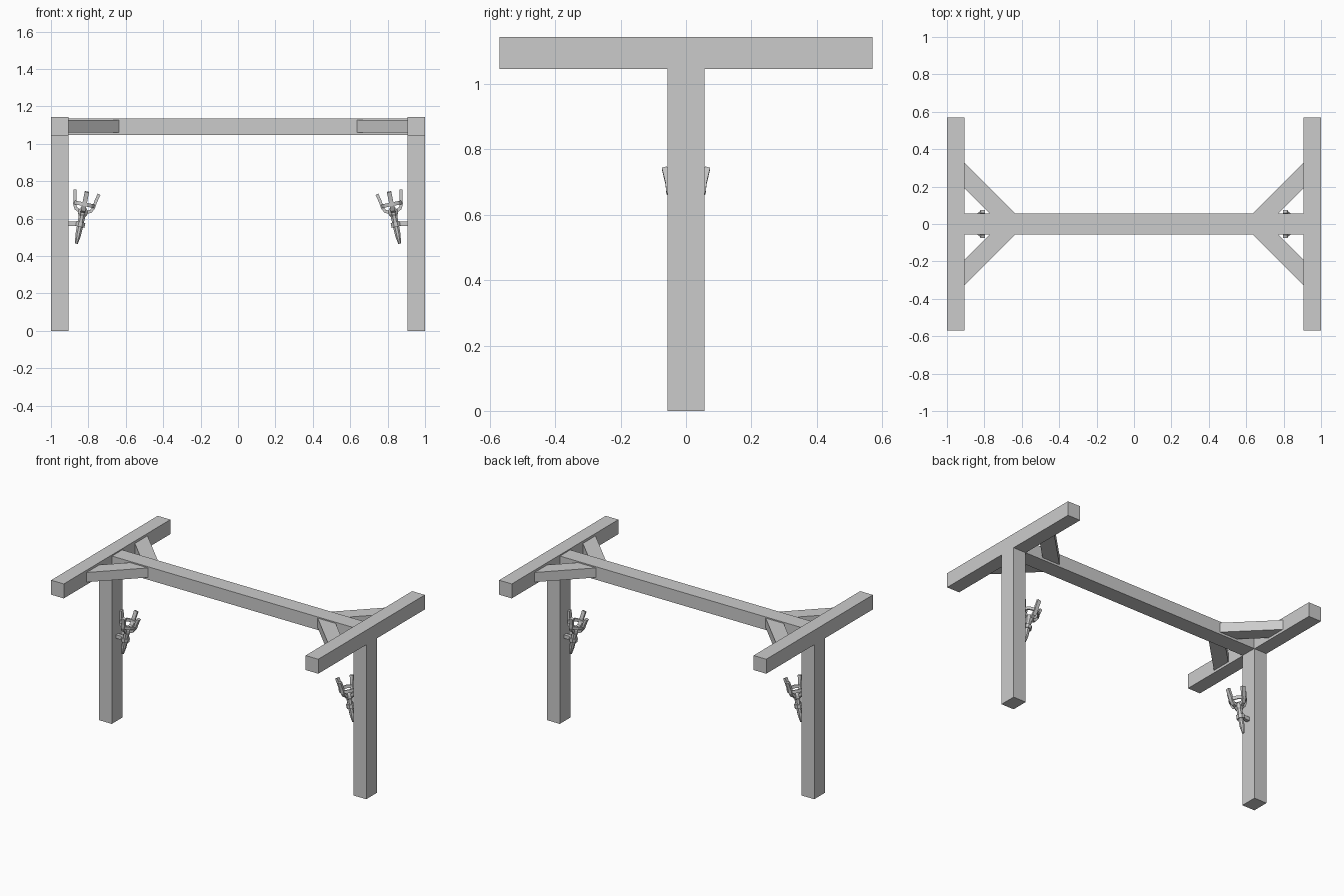
import bpy, bmesh
from math import cos, sin, pi, radians
from mathutils import Matrix, Vector

if "Cube" in bpy.data.objects:
    bpy.data.objects.remove(bpy.data.objects["Cube"])


def make(name, verts, faces, mat=Matrix.Identity(4)):
    bm = bmesh.new()
    vs = [bm.verts.new(mat @ Vector(v)) for v in verts]
    for f in faces:
        bm.faces.new([vs[i] for i in f])
    bmesh.ops.recalc_face_normals(bm, faces=bm.faces)
    me = bpy.data.meshes.new(name)
    bm.to_mesh(me)
    bm.free()
    ob = bpy.data.objects.new(name, me)
    bpy.context.collection.objects.link(ob)
    return ob


def prism(name, outline, z0, z1, mat=Matrix.Identity(4)):
    n = len(outline)
    verts = [(x, y, z) for z in (z0, z1) for x, y in outline]
    faces = [tuple(range(n)), tuple(range(n, 2 * n))]
    faces += [(i, (i + 1) % n, n + (i + 1) % n, n + i) for i in range(n)]
    return make(name, verts, faces, mat)


def box(name, x0, x1, y0, y1, z0, z1, mat=Matrix.Identity(4)):
    return prism(name, [(x0, y0), (x1, y0), (x1, y1), (x0, y1)], z0, z1, mat)


def lathe(name, profile, sides, mat, closed=False):
    # closed: profile is a loop (ring); otherwise the two ends are capped
    m = len(profile)
    verts = [(r * cos(2 * pi * (k + .5) / sides), r * sin(2 * pi * (k + .5) / sides), z)
             for k in range(sides) for r, z in profile]
    faces = []
    for k in range(sides):
        a, b = k * m, (k + 1) % sides * m
        for i in range(m if closed else m - 1):
            j = (i + 1) % m
            faces.append((a + i, b + i, b + j, a + j))
    if not closed:
        faces += [tuple(k * m for k in range(sides)),
                  tuple(k * m + m - 1 for k in range(sides))]
    return make(name, verts, faces, mat)


def ring(name, r0, r1, z0, z1, sides, mat):
    return lathe(name, [(r0, z0), (r1, z0), (r1, z1), (r0, z1)], sides, mat, True)


# Long top beam
box("long_beam", -0.905, 0.905, -0.055, 0.055, 1.047, 1.135)

# Prong side profile: inner and outer edges as (radius, height)
inner = [(0.012, 0.182), (0.036, 0.192), (0.045, 0.212), (0.048, 0.24), (0.058, 0.285)]
outer = [(0.074, 0.281), (0.063, 0.235), (0.060, 0.205), (0.046, 0.178), (0.012, 0.163)]

for side, s in (("right", -1), ("left", 1)):
    # Everything is laid out for the left end and mirrored for the right
    flip = Matrix.Diagonal((s, 1, 1, 1))
    box(side + "_post", -1, -0.905, -0.057, 0.057, 0, 1.045, flip)
    box(side + "_cross_beam", -1, -0.905, -0.57, 0.57, 1.045, 1.143, flip)

    # Diagonal braces
    for end, t in (("front", -1), ("back", 1)):
        prism(f"{side}_{end}_brace",
              [(-0.905, t * 0.325), (-0.632, t * 0.052),
               (-0.767, t * 0.052), (-0.905, t * 0.19)], 1.062, 1.127, flip)

    # Leaning torch: handle, collar, cage ring and four prongs
    lean = flip @ Matrix.Translation((-0.864, 0, 0.466)) @ Matrix.Rotation(radians(11.5), 4, 'Y')
    lathe(side + "_torch_handle",
          [(0.008, 0), (0.016, 0.045), (0.018, 0.1), (0.019, 0.15),
           (0.028, 0.163), (0.028, 0.18), (0.018, 0.195)], 8, lean)
    ring(side + "_torch_collar", 0.017, 0.027, 0.092, 0.118, 8, lean)
    ring(side + "_cage_ring", 0.046, 0.056, 0.205, 0.225, 12, lean)
    for k in range(4):
        m = lean @ Matrix.Rotation(k * pi / 2, 4, 'Z') @ Matrix.Rotation(pi / 2, 4, 'X')
        prism(f"{side}_prong_{k + 1}", inner + outer, -0.012, 0.012, m)

    # Wall bracket joining the collar to the post
    box(side + "_torch_bracket", -0.907, -0.86, -0.012, 0.012, 0.562, 0.586, flip)
